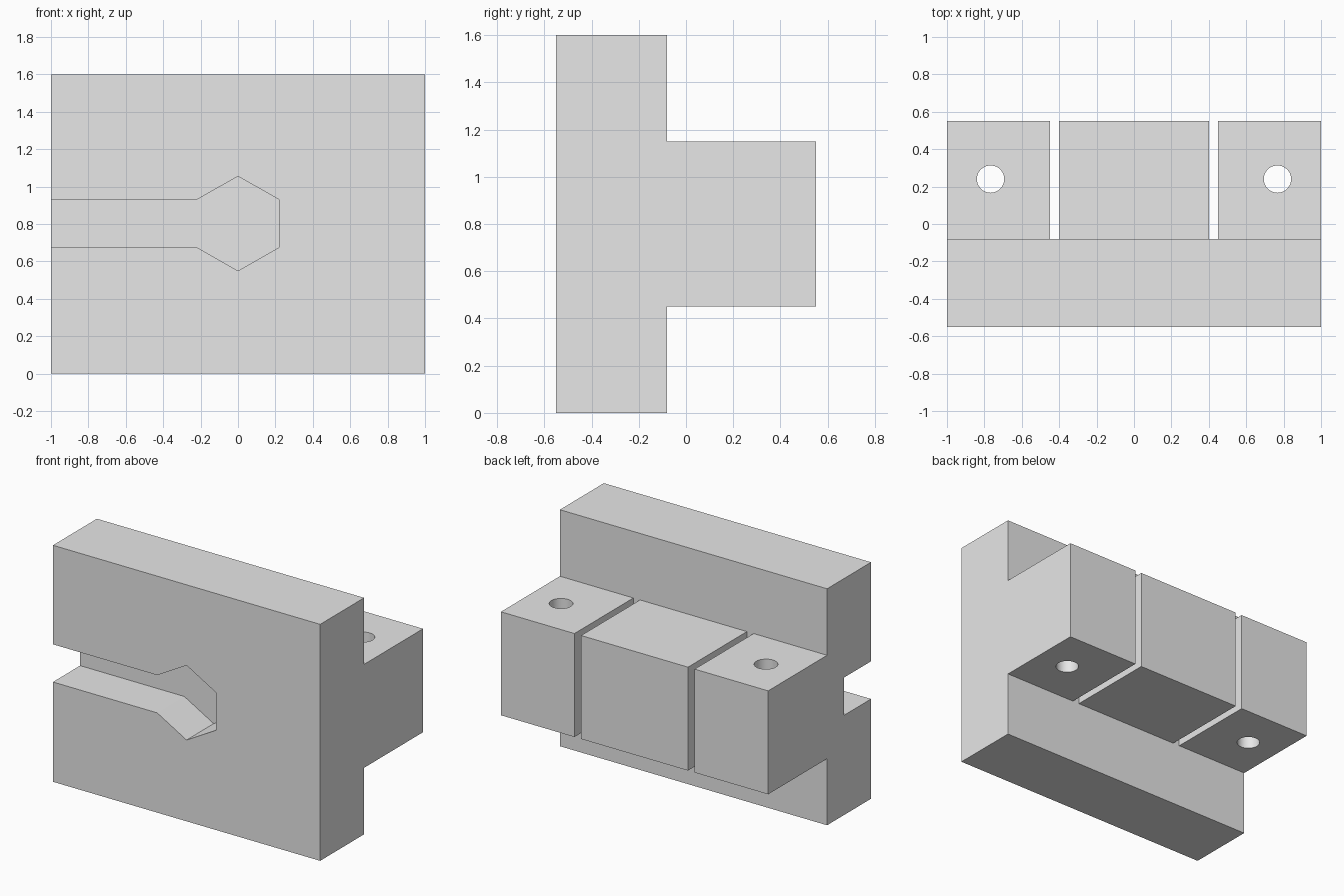
import bpy
import bmesh
from math import pi, sin, cos

cube = bpy.data.objects.get("Cube")
if cube:
    bpy.data.objects.remove(cube, do_unlink=True)

grey = bpy.data.materials.new("light_grey")
grey.use_nodes = True
grey.diffuse_color = (0.8, 0.8, 0.8, 1)
grey.node_tree.nodes["Principled BSDF"].inputs["Base Color"].default_value = (0.8, 0.8, 0.8, 1)

FRONT, STEP, BACK = -0.55, -0.08, 0.55
LOW, HIGH = 0.45, 1.15


def prism(name, outline, shift):
    """Extrude a closed outline along a vector."""
    bm = bmesh.new()
    face = bm.faces.new([bm.verts.new(p) for p in outline])
    new = bmesh.ops.extrude_face_region(bm, geom=[face])["geom"]
    bmesh.ops.translate(bm, vec=shift, verts=[g for g in new if isinstance(g, bmesh.types.BMVert)])
    bmesh.ops.recalc_face_normals(bm, faces=bm.faces)
    mesh = bpy.data.meshes.new(name)
    bm.to_mesh(mesh)
    bm.free()
    mesh.materials.append(grey)
    obj = bpy.data.objects.new(name, mesh)
    bpy.context.collection.objects.link(obj)
    return obj


def box(name, x0, x1, y0, y1, z0, z1):
    outline = [(x0, y0, z0), (x1, y0, z0), (x1, y1, z0), (x0, y1, z0)]
    return prism(name, outline, (0, 0, z1 - z0))


def cut(target, cutter):
    mod = target.modifiers.new("cut", 'BOOLEAN')
    mod.operation = 'DIFFERENCE'
    mod.solver = 'EXACT'
    mod.object = cutter
    bpy.context.view_layer.objects.active = target
    bpy.ops.object.modifier_apply(modifier=mod.name)
    bpy.data.objects.remove(cutter, do_unlink=True)


# Front plate with a hexagonal pocket and a channel running out of its right end
plate = box("front_plate", -1, 1, FRONT, STEP, 0, 1.6)
keyhole = [(-1.1, 0.675), (-0.22, 0.675), (0, 0.55), (0.22, 0.675),
           (0.22, 0.93), (0, 1.055), (-0.22, 0.93), (-1.1, 0.93)]
cut(plate, prism("pocket_cutter", [(x, FRONT - 0.1, z) for x, z in keyhole], (0, 0.39, 0)))

# Middle block on the back
box("middle_block", -0.4, 0.4, STEP, BACK, LOW, HIGH)

# Outer blocks, each with a vertical bolt hole
for side, s in (("left", 1), ("right", -1)):
    block = box(side + "_block", *sorted((0.45 * s, s)), STEP, BACK, LOW, HIGH)
    ring = [(0.767 * s + 0.073 * cos(a * pi / 24), 0.24 + 0.073 * sin(a * pi / 24), LOW - 0.1)
            for a in range(48)]
    cut(block, prism("hole_cutter", ring, (0, 0, HIGH - LOW + 0.2)))
    bpy.ops.object.select_all(action='DESELECT')
    block.select_set(True)
    bpy.context.view_layer.objects.active = block
    bpy.ops.object.shade_smooth_by_angle()
